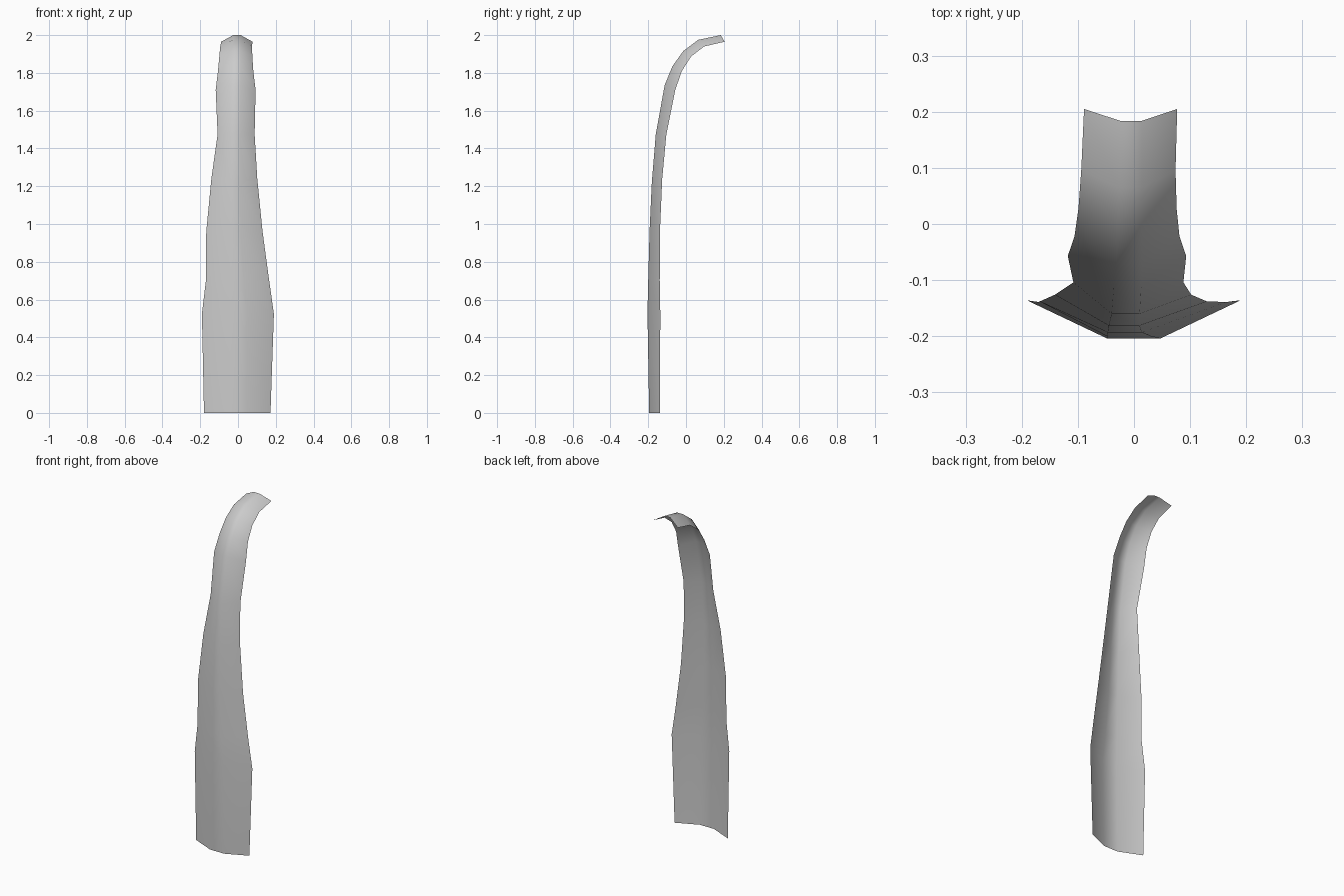
import bpy

# Cross-sections from bottom to top:
# left x, spine left x, spine right x, right x, spine (y, z), edge (y, z)
sections = [
    (-0.180, -0.048, 0.045, 0.172, -0.195, 0.000, -0.138, 0.000),
    (-0.191, -0.048, 0.047, 0.190, -0.204, 0.530, -0.136, 0.525),
    (-0.170, -0.048, 0.030, 0.165, -0.200, 0.700, -0.139, 0.700),
    (-0.168, -0.047, 0.014, 0.130, -0.193, 0.960, -0.138, 0.960),
    (-0.141, -0.045, 0.010, 0.102, -0.181, 1.220, -0.126, 1.240),
    (-0.108, -0.040, 0.010, 0.088, -0.160, 1.475, -0.104, 1.475),
    (-0.118, -0.036, 0.013, 0.093, -0.113, 1.735, -0.057, 1.710),
    (-0.106, -0.032, 0.014, 0.081, -0.072, 1.835, -0.022, 1.810),
    (-0.099, -0.029, 0.014, 0.076, -0.015, 1.915, 0.027, 1.887),
    (-0.094, -0.027, 0.014, 0.074, 0.065, 1.975, 0.096, 1.940),
    (-0.089, -0.025, 0.014, 0.077, 0.184, 2.000, 0.205, 1.965),
]

verts, faces = [], []
for xl, sl, sr, xr, sy, sz, ey, ez in sections:
    verts += [(xl, ey, ez), (sl, sy, sz), (sr, sy, sz), (xr, ey, ez)]
for row in range(len(sections) - 1):
    for col in range(3):
        a = row * 4 + col
        faces.append((a, a + 1, a + 5, a + 4))

# Open, channel-shaped strip curling backwards at the tip
mesh = bpy.data.meshes.new("curved_strip")
mesh.from_pydata(verts, [], [f[::-1] for f in faces])
mesh.update()
strip = bpy.data.objects.new("curved_strip", mesh)
bpy.context.collection.objects.link(strip)
for p in mesh.polygons:
    p.use_smooth = True
